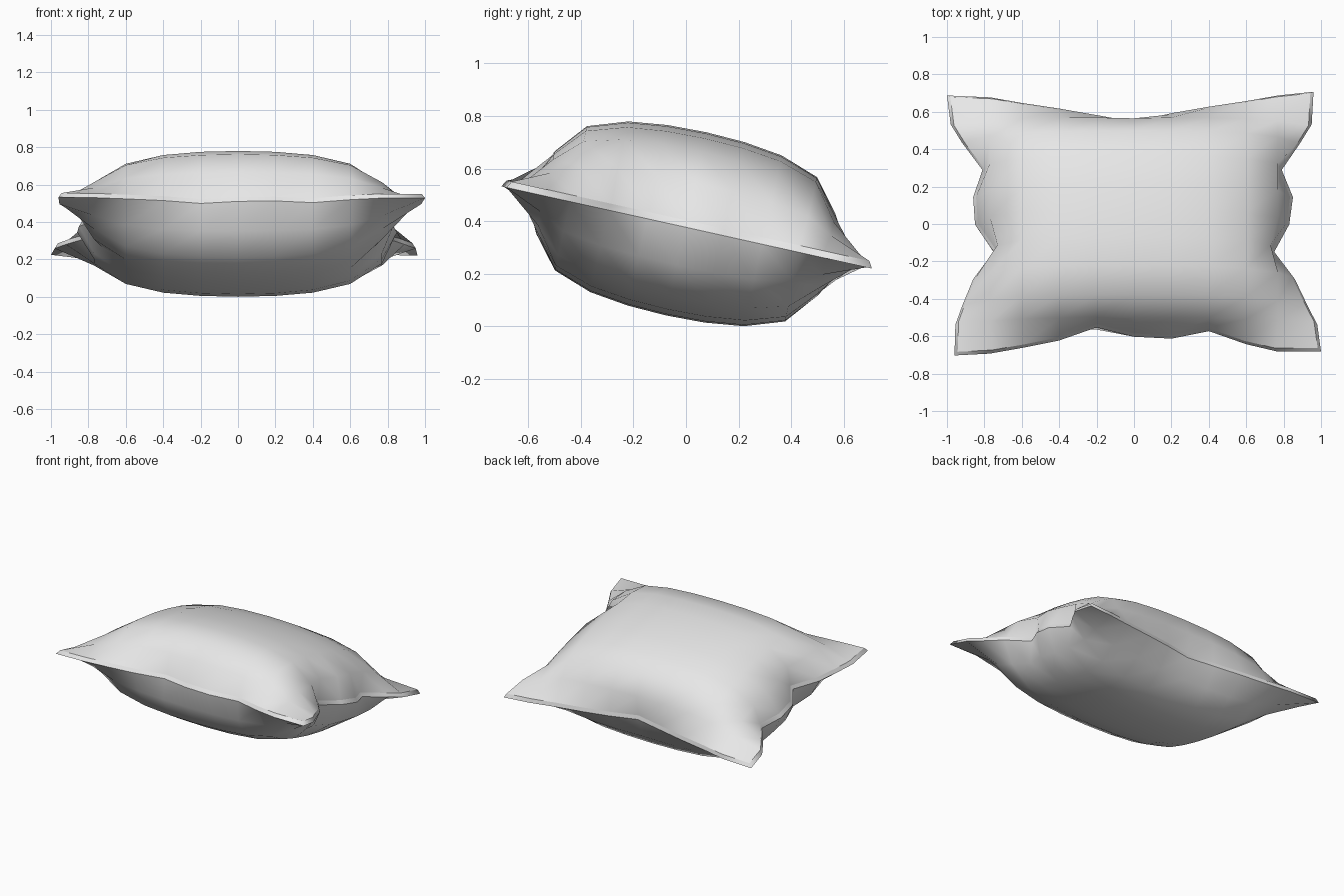
import bpy, bmesh, math
from mathutils import Matrix

if "Cube" in bpy.data.objects:
    bpy.data.objects.remove(bpy.data.objects["Cube"])

N = 10
TILT = math.radians(-12.5)
K = 1 / math.cos(TILT)

# wrinkled seam: distance of each edge from the centre, 11 samples per side
FRONT = [.70, .69, .66, .62, .55, .60, .61, .57, .64, .68, .68]
BACK = [.69, .68, .65, .62, .585, .55, .595, .63, .66, .69, .71]
LEFT = [.96, .955, .92, .86, .75, .85, .86, .81, .92, .98, 1.0]
RIGHT = [1.0, .98, .93, .86, .75, .83, .85, .79, .89, .95, .96]
# puffed height falloff from centre to seam
PUFF = [1, .985, .93, .78, .43, 0]
HALF = .344
SEAM = .013


def coord(i, edge_lo, edge_hi, unit, limit):
    """Position along one axis; the outer rings follow the seam."""
    s = (i - N / 2) / (N / 2)
    edge = edge_lo if s < 0 else edge_hi
    if i in (0, N):
        return math.copysign(edge, s)
    if i in (1, N - 1):
        return math.copysign(min(limit, edge - .02), s)
    return s * unit


def sheet(bm, side):
    grid = []
    for j in range(N + 1):
        row = []
        for i in range(N + 1):
            x = coord(i, LEFT[j], RIGHT[j], 1.0, .77)
            y = coord(j, FRONT[i], BACK[i], .73, .535) * K
            h = HALF * PUFF[abs(i - 5)] * PUFF[abs(j - 5)] + SEAM
            # upper seam line sits slightly inside the lower one
            if side > 0 and (i in (0, N) or j in (0, N)):
                x *= .982
                y *= .98
            row.append(bm.verts.new((x, y, side * h)))
        grid.append(row)
    for j in range(N):
        for i in range(N):
            q = [grid[j][i], grid[j][i + 1], grid[j + 1][i + 1], grid[j + 1][i]]
            bm.faces.new(q if side > 0 else q[::-1])
    ring = [grid[0][i] for i in range(N)] + [grid[j][N] for j in range(N)]
    ring += [grid[N][i] for i in range(N, 0, -1)] + [grid[j][0] for j in range(N, 0, -1)]
    return ring


# cushion: two puffed sheets joined by a thin crisp seam strip
bm = bmesh.new()
top, bottom = sheet(bm, 1), sheet(bm, -1)
for k in range(len(top)):
    n = (k + 1) % len(top)
    strip = bm.faces.new((bottom[k], bottom[n], top[n], top[k]))
    strip.edges[0].smooth = False
    strip.edges[2].smooth = False
bmesh.ops.recalc_face_normals(bm, faces=bm.faces[:])

# lean the cushion so its front edge is raised, then rest it on the ground
bm.transform(Matrix.Rotation(TILT, 4, 'X'))
low = min(v.co.z for v in bm.verts)
bm.transform(Matrix.Translation((0, 0, -low)))

mesh = bpy.data.meshes.new("cushion")
bm.to_mesh(mesh)
bm.free()
for p in mesh.polygons:
    p.use_smooth = True
fabric = bpy.data.materials.new("pale_fabric")
fabric.diffuse_color = (.8, .8, .8, 1)
fabric.use_nodes = True
fabric.node_tree.nodes["Principled BSDF"].inputs["Base Color"].default_value = fabric.diffuse_color
mesh.materials.append(fabric)
obj = bpy.data.objects.new("cushion", mesh)
bpy.context.collection.objects.link(obj)
